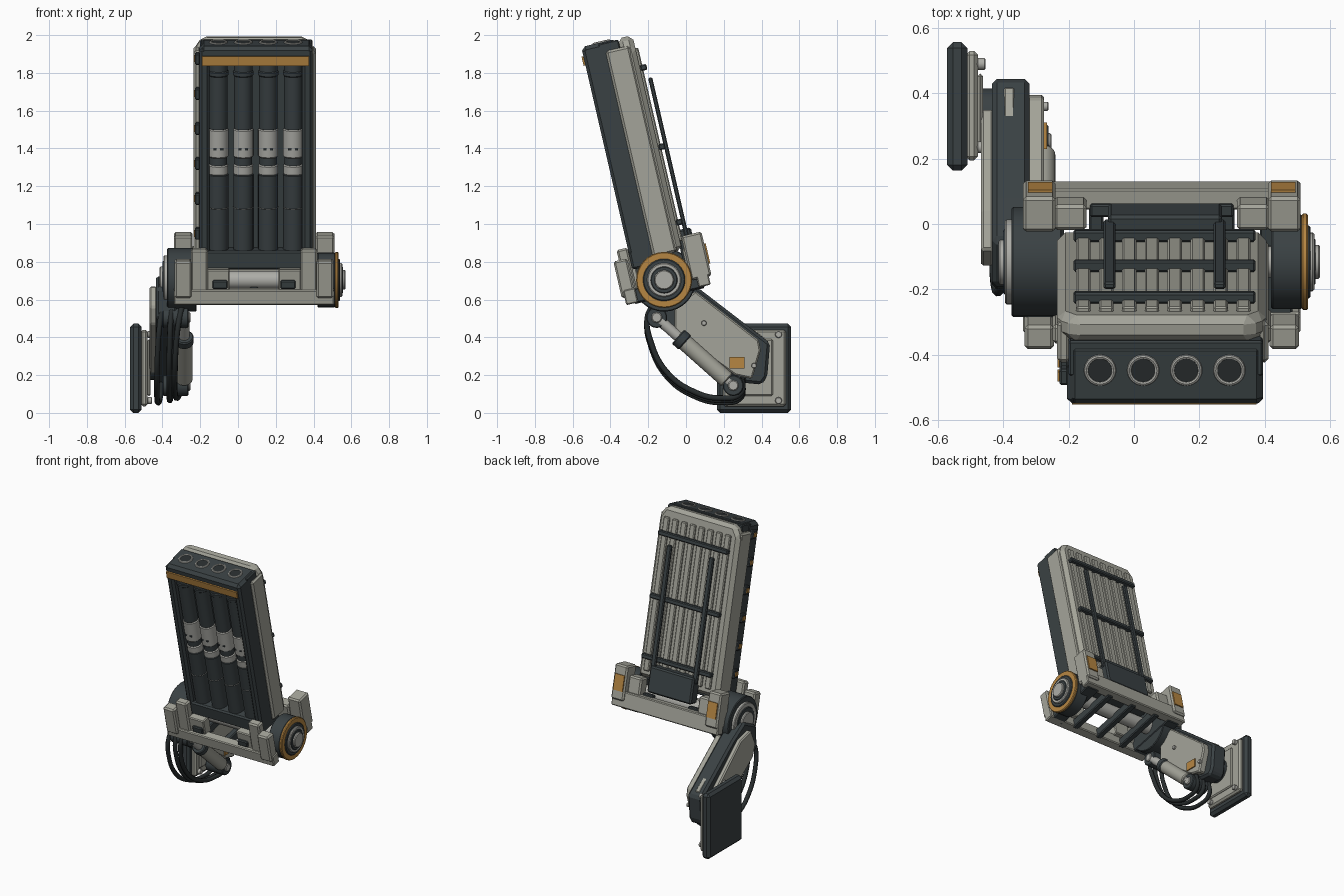
import bpy, bmesh, math
from mathutils import Matrix, Vector

if "Cube" in bpy.data.objects:
    bpy.data.objects.remove(bpy.data.objects["Cube"])


def material(name, rgb):
    m = bpy.data.materials.new(name)
    m.use_nodes = True
    m.diffuse_color = (*rgb, 1)
    m.node_tree.nodes["Principled BSDF"].inputs["Base Color"].default_value = (*rgb, 1)
    return m


DARK = material("dark slate", (0.042, 0.053, 0.057))
LIGHT = material("warm grey", (0.37, 0.37, 0.32))
STEEL = material("pale steel", (0.42, 0.42, 0.39))
AMBER = material("amber", (0.47, 0.24, 0.055))
RUBBER = material("black rubber", (0.022, 0.027, 0.028))

AXIS = Vector((0, -0.116, 0.704))            # hinge line of the pod
TILT = Matrix.Translation(AXIS) @ Matrix.Rotation(math.radians(13), 4, 'X')
FLAT = Matrix.Identity(4)
MID = 0.085                                  # middle of cradle and pod


def finish(name, bm, mat, frame, bevel=0.0, smooth=False):
    bmesh.ops.recalc_face_normals(bm, faces=bm.faces)
    me = bpy.data.meshes.new(name)
    bm.to_mesh(me)
    bm.free()
    me.materials.append(mat)
    ob = bpy.data.objects.new(name, me)
    bpy.context.collection.objects.link(ob)
    ob.matrix_world = frame
    if bevel:
        mod = ob.modifiers.new("edge bevel", 'BEVEL')
        mod.width, mod.segments = bevel, 1
        mod.limit_method = 'ANGLE'
    if smooth:
        bpy.context.view_layer.objects.active = ob
        bpy.ops.object.select_all(action='DESELECT')
        ob.select_set(True)
        bpy.ops.object.shade_smooth_by_angle()
    return ob


def prism(name, mat, pts, axis, lo, hi, frame=FLAT, bevel=0.006):
    """Extrude an outline along x (points are y, z) or along y (points are x, z)."""
    def place(p, t):
        return (t, p[0], p[1]) if axis == 'x' else (p[0], t, p[1])
    bm = bmesh.new()
    a = [bm.verts.new(place(p, lo)) for p in pts]
    b = [bm.verts.new(place(p, hi)) for p in pts]
    bm.faces.new(a)
    bm.faces.new(b)
    for i in range(len(pts)):
        j = (i + 1) % len(pts)
        bm.faces.new((a[i], a[j], b[j], b[i]))
    return finish(name, bm, mat, frame, bevel)


def box(name, mat, x, y, z, frame=TILT, bevel=0.006):
    pts = [(y[0], z[0]), (y[1], z[0]), (y[1], z[1]), (y[0], z[1])]
    return prism(name, mat, pts, 'x', x[0], x[1], frame, bevel)


def rod(name, mat, a, b, r, frame=FLAT, bevel=0.0, sides=32):
    a, b = Vector(a), Vector(b)
    d = b - a
    bm = bmesh.new()
    m = Matrix.Translation((a + b) / 2) @ d.to_track_quat('Z', 'Y').to_matrix().to_4x4()
    bmesh.ops.create_cone(bm, cap_ends=True, segments=sides, radius1=r, radius2=r,
                          depth=d.length, matrix=m)
    return finish(name, bm, mat, frame, bevel, True)


def disc(name, mat, x0, x1, r, y=0, z=0, frame=TILT, bevel=0.005):
    return rod(name, mat, (x0, y, z), (x1, y, z), r, frame, bevel)


def ring(name, mat, at, major, minor, frame, rot=FLAT):
    bm = bmesh.new()
    n, k = 32, 8
    grid = [[bm.verts.new(Vector(at) + rot @ Vector((
        (major + minor * math.cos(v * math.tau / k)) * math.cos(u * math.tau / n),
        (major + minor * math.cos(v * math.tau / k)) * math.sin(u * math.tau / n),
        minor * math.sin(v * math.tau / k)))) for v in range(k)] for u in range(n)]
    for u in range(n):
        for v in range(k):
            p, q = grid[u], grid[(u + 1) % n]
            bm.faces.new((p[v], q[v], q[(v + 1) % k], p[(v + 1) % k]))
    return finish(name, bm, mat, frame, 0, True)


# Pod: dark core, raised front frame, pale rear shell
box("pod_core", DARK, (-0.2, 0.395), (-0.06, 0.05), (0.1, 1.295))
for side, x in (("right", (-0.205, -0.15)), ("left", (0.34, 0.395))):
    box(f"pod_frame_{side}", DARK, x, (-0.15, -0.02), (0.1, 1.29), bevel=0.015)
box("pod_frame_top", DARK, (-0.2, 0.395), (-0.15, 0.04), (1.2, 1.3), bevel=0.02)
box("pod_frame_bottom", DARK, (-0.2, 0.395), (-0.15, -0.02), (0.09, 0.19), bevel=0.01)
box("front_stripe", AMBER, (-0.19, 0.375), (-0.16, -0.148), (1.2, 1.25), bevel=0)
shell = [(-0.235, 0.13), (0.405, 0.13), (0.405, 1.23), (0.36, 1.3), (-0.19, 1.3), (-0.235, 1.23)]
prism("pod_shell", LIGHT, shell, 'y', 0.045, 0.128, TILT, 0.025)
for side, x in (("right", (-0.235, -0.195)), ("left", (0.385, 0.412))):
    box(f"pod_cheek_{side}", LIGHT, x, (-0.03, 0.1), (0.13, 1.25), bevel=0.012)
for i in range(6):
    z = 0.24 + i * 0.19
    box(f"side_latch_{i}", DARK, (-0.228, -0.2), (-0.1, -0.05), (z, z + 0.06))
    box(f"side_latch_tab_{i}", AMBER, (-0.234, -0.226), (-0.09, -0.06), (z + 0.015, z + 0.045), bevel=0)

# Four tubes in the front bay with pale collars, and their muzzles on top
for i in range(4):
    x = 0.094 + (i - 1.5) * 0.132

    def section(label, mat, lo, hi, r):
        rod(f"tube_{label}_{i}", mat, (x, -0.088, lo), (x, -0.088, hi), r, TILT, 0.006, 24)
    section("lower", DARK, 0.18, 0.6, 0.053)
    section("lower_band", STEEL, 0.412, 0.421, 0.0545)
    section("collar_low", STEEL, 0.595, 0.65, 0.052)
    section("collar_gap", DARK, 0.64, 0.7, 0.046)
    section("collar_high", STEEL, 0.69, 0.845, 0.053)
    section("upper", DARK, 0.84, 1.21, 0.049)
    section("upper_band", DARK, 1.13, 1.16, 0.054)
    for s in (-1, 1):
        box(f"collar_slot_{i}_{s}", DARK, (x + s * 0.018 - 0.008, x + s * 0.018 + 0.008),
            (-0.142, -0.13), (0.735, 0.745), bevel=0)
    ring(f"muzzle_ring_{i}", STEEL, (x, -0.04, 1.3), 0.042, 0.007, TILT)
    rod(f"muzzle_{i}", RUBBER, (x, -0.04, 1.28), (x, -0.04, 1.303), 0.037, TILT)

# Rear ribs, cross rails, long rails and bottom box
for i in range(8):
    x = 0.09 + (i - 3.5) * 0.07
    box(f"rear_rib_{i}", LIGHT, (x - 0.022, x + 0.022), (0.12, 0.143), (0.18, 1.23))
for i, z in enumerate((0.28, 0.69, 1.12)):
    box(f"cross_rail_{i}", DARK, (-0.185, 0.372), (0.13, 0.165), (z - 0.016, z + 0.016))
for i, x in enumerate((-0.075, 0.262)):
    box(f"long_rail_{i}", DARK, (x - 0.018, x + 0.018), (0.158, 0.18), (0.2, 1.06))
box("rear_box", DARK, (-0.08, 0.27), (0.12, 0.2), (0.06, 0.24), bevel=0.01)

# Cradle: beams, corner blocks and brackets, mirrored about its middle
box("front_beam", LIGHT, (-0.34, 0.51), (-0.225, -0.16), (-0.085, -0.005))
box("rear_beam", LIGHT, (-0.34, 0.51), (0.17, 0.235), (-0.08, 0.03))
for side, s in (("right", -1), ("left", 1)):
    def span(a, b):
        return tuple(sorted((MID + s * a, MID + s * b)))
    box(f"front_block_{side}", LIGHT, span(0.33, 0.42), (-0.24, -0.165), (-0.045, 0.155), bevel=0.01)
    box(f"front_bracket_{side}", LIGHT, span(0.245, 0.335), (-0.21, -0.15), (-0.02, 0.21), bevel=0.01)
    box(f"front_step_{side}", LIGHT, span(0.13, 0.25), (-0.2, -0.13), (-0.02, 0.1))
    box(f"rear_block_{side}", LIGHT, span(0.325, 0.425), (0.14, 0.25), (-0.035, 0.205), bevel=0.01)
    box(f"rear_bracket_{side}", LIGHT, span(0.23, 0.33), (0.13, 0.21), (-0.04, 0.14), bevel=0.01)
    box(f"rear_marker_{side}", AMBER, span(0.335, 0.41), (0.249, 0.258), (0.03, 0.14), bevel=0)
    for end, y in (("front", (-0.215, -0.15)), ("rear", (0.15, 0.19))):
        box(f"{end}_pad_{side}", DARK, span(0.14, 0.22), y, (0.0, 0.045))
    box(f"cradle_side_{side}", DARK, span(0.3, 0.4), (-0.2, 0.2), (-0.085, -0.01))
for i in range(3):
    x = MID + (i - 1) * 0.2
    box(f"cross_member_{i}", DARK, (x - 0.022, x + 0.022), (-0.18, 0.2), (-0.09, -0.03))
disc("axle", STEEL, -0.25, 0.43, 0.048)

# Hinge on the left: dark drum, amber rim, stepped hub
for name, mat, x0, x1, r in (("left_drum", DARK, 0.42, 0.515, 0.145),
                             ("left_rim", AMBER, 0.513, 0.533, 0.148),
                             ("left_face", DARK, 0.52, 0.54, 0.112),
                             ("left_hub", STEEL, 0.53, 0.552, 0.09),
                             ("left_hub_recess", DARK, 0.54, 0.556, 0.072),
                             ("left_cap", STEEL, 0.54, 0.57, 0.052),
                             # Hinge on the right
                             ("right_drum", DARK, -0.375, -0.22, 0.168),
                             ("right_hub", STEEL, -0.395, -0.37, 0.13),
                             ("right_hub_recess", DARK, -0.4, -0.38, 0.1),
                             ("right_cap", STEEL, -0.415, -0.39, 0.07)):
    disc(name, mat, x0, x1, r)

# Leg: dark core with pale plates on both faces
leg = [(-0.2, 0.5), (-0.19, 0.66), (-0.05, 0.73), (0.08, 0.65), (0.445, 0.37),
       (0.43, 0.19), (0.4, 0.15), (0.3, 0.16), (-0.1, 0.42)]
prism("leg_core", DARK, leg, 'x', -0.435, -0.32, FLAT, 0.015)
inner = [(-0.06, 0.56), (0.05, 0.645), (0.385, 0.385), (0.395, 0.33), (0.35, 0.18), (0.26, 0.2), (-0.06, 0.43)]
prism("leg_inner_plate", LIGHT, inner, 'x', -0.33, -0.275, FLAT, 0.008)
outer = [(-0.13, 0.56), (-0.08, 0.67), (0.04, 0.64), (0.35, 0.37), (0.34, 0.23), (0.26, 0.21), (-0.1, 0.47)]
prism("leg_outer_plate", LIGHT, outer, 'x', -0.468, -0.43, FLAT, 0.008)
prism("leg_ridge", LIGHT, [(0.0, 0.69), (0.42, 0.395), (0.4, 0.36), (0.0, 0.64)], 'x', -0.4, -0.365)
box("leg_marker", AMBER, (-0.276, -0.267), (0.23, 0.31), (0.235, 0.295), FLAT, 0)
for i, (y, z) in enumerate(((0.095, 0.475), (0.36, 0.25))):
    disc(f"leg_bolt_{i}", STEEL, -0.28, -0.262, 0.014, y, z, FLAT, 0.003)

# Actuator below the leg
top, low = Vector((-0.285, -0.155, 0.505)), Vector((-0.285, 0.25, 0.145))
rod("actuator_rod", STEEL, top, low, 0.028)
rod("actuator_body", LIGHT, top.lerp(low, 0.32), top.lerp(low, 0.92), 0.044, FLAT, 0.006)
rod("actuator_collar", DARK, top.lerp(low, 0.28), top.lerp(low, 0.37), 0.05, FLAT, 0.006)
for label, p in (("top", top), ("low", low)):
    disc(f"actuator_pivot_{label}", DARK, -0.4, -0.262, 0.055, p.y, p.z, FLAT)
    disc(f"actuator_pin_{label}", STEEL, -0.27, -0.252, 0.028, p.y, p.z, FLAT)

# Hoses looping under the leg
path = [(-0.17, 0.56), (-0.205, 0.48), (-0.19, 0.365), (-0.1, 0.19), (0.05, 0.085),
        (0.18, 0.055), (0.29, 0.08), (0.3, 0.16)]
for i, (xa, xb) in enumerate(((-0.4, -0.43), (-0.35, -0.365), (-0.29, -0.335))):
    cu = bpy.data.curves.new(f"hose_{i}", 'CURVE')
    cu.dimensions, cu.bevel_depth, cu.bevel_resolution = '3D', 0.015, 2
    sp = cu.splines.new('BEZIER')
    sp.bezier_points.add(len(path) - 1)
    for k, (pt, (y, z)) in enumerate(zip(sp.bezier_points, path)):
        t = math.sin(math.pi * k / (len(path) - 1))
        pt.co = (xa + (xb - xa) * t, y, z + 0.012 * i)
        pt.handle_left_type = pt.handle_right_type = 'AUTO'
    cu.materials.append(RUBBER)
    bpy.context.collection.objects.link(bpy.data.objects.new(f"hose_{i}", cu))

# Foot pad with backing plate, bolts and ankle
box("foot_pad", DARK, (-0.572, -0.51), (0.163, 0.557), (0.0, 0.472), FLAT, 0.018)
box("foot_backing", LIGHT, (-0.515, -0.478), (0.195, 0.53), (0.035, 0.44), FLAT, 0.012)
box("foot_inner_plate", LIGHT, (-0.48, -0.462), (0.23, 0.46), (0.09, 0.39), FLAT, 0.008)
for y in (0.235, 0.49):
    for z in (0.065, 0.415):
        disc(f"foot_bolt_{y}_{z}", STEEL, -0.48, -0.455, 0.018, y, z, FLAT, 0.003)
disc("ankle", DARK, -0.48, -0.4, 0.085, 0.33, 0.26, FLAT)
